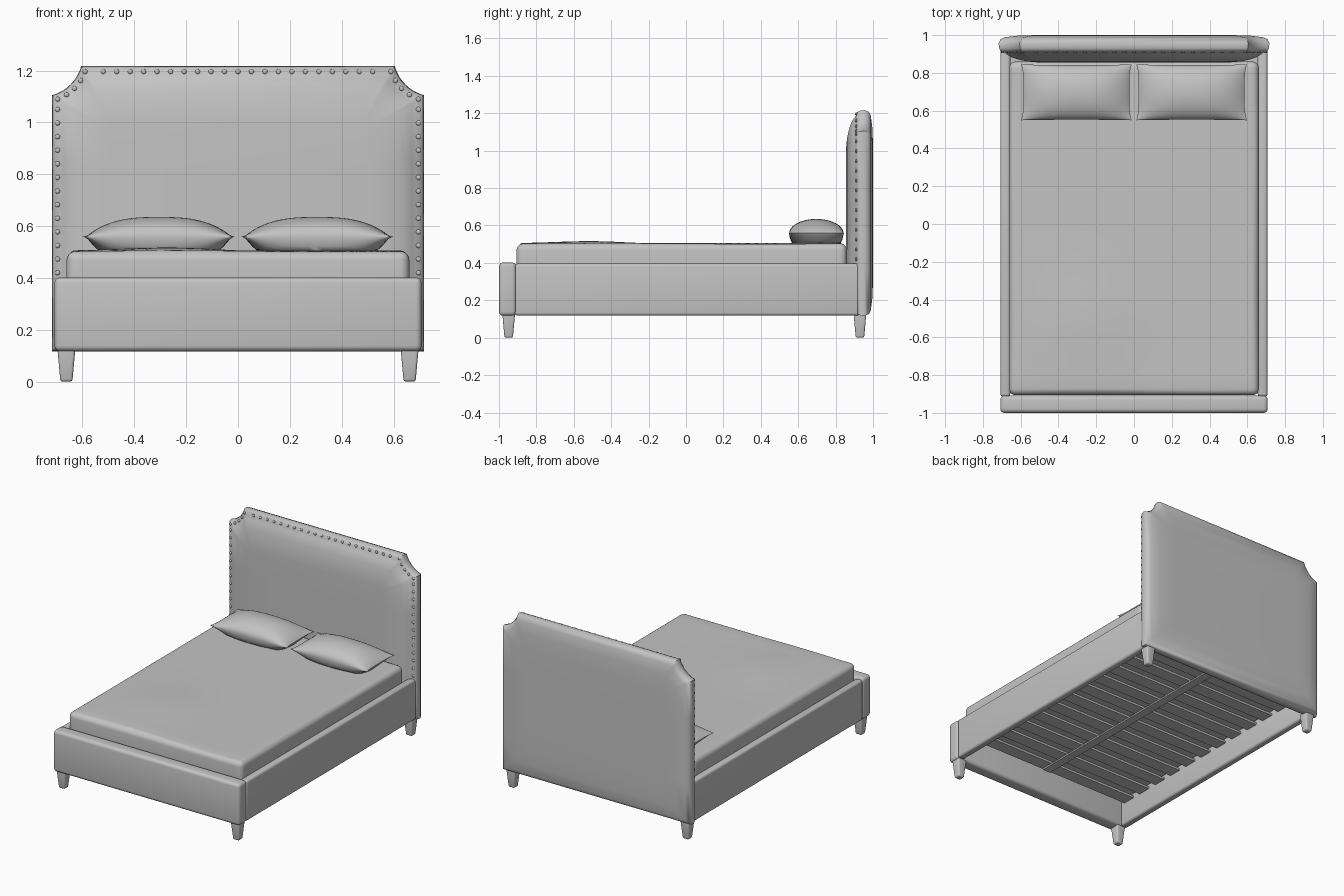
import bpy, bmesh, math
from mathutils import Vector, Matrix

cube = bpy.data.objects.get("Cube")
if cube:
    bpy.data.objects.remove(cube, do_unlink=True)

grey = bpy.data.materials.new("grey fabric")
grey.use_nodes = True
grey.diffuse_color = (0.55, 0.55, 0.55, 1)
grey.node_tree.nodes["Principled BSDF"].inputs["Base Color"].default_value = (0.55, 0.55, 0.55, 1)


def finish(name, bm, angle=40):
    bmesh.ops.recalc_face_normals(bm, faces=bm.faces[:])
    mesh = bpy.data.meshes.new(name)
    bm.to_mesh(mesh)
    bm.free()
    ob = bpy.data.objects.new(name, mesh)
    bpy.context.collection.objects.link(ob)
    mesh.materials.append(grey)
    bpy.ops.object.select_all(action='DESELECT')
    ob.select_set(True)
    bpy.context.view_layer.objects.active = ob
    bpy.ops.object.shade_smooth_by_angle(angle=math.radians(angle))
    return ob


def box(name, low, high, bevel=0.0, taper=1.0):
    low, high = Vector(low), Vector(high)
    bm = bmesh.new()
    bmesh.ops.create_cube(bm, size=1)
    for v in bm.verts:
        if v.co.z < 0:
            v.co.x *= taper
            v.co.y *= taper
        v.co = (low + high) / 2 + v.co * (high - low)
    if bevel:
        bmesh.ops.bevel(bm, geom=bm.edges[:], offset=bevel, segments=4,
                        profile=0.5, affect='EDGES')
    return finish(name, bm)


# Upholstered base: footboard and side rails
box("footboard", (-0.708, -1.0, 0.117), (0.708, -0.908, 0.402), 0.022)
for side, s in (("left", 1), ("right", -1)):
    a, b = sorted((s * 0.655, s * 0.707))
    box(side + "_rail", (a, -0.915, 0.118), (b, 0.93, 0.396), 0.016)
    # Tapered legs
    for end, y in (("front", -0.948), ("back", 0.93)):
        box(f"{end}_{side}_leg", (s * 0.662 - 0.035, y - 0.034, 0),
            (s * 0.662 + 0.035, y + 0.034, 0.13), 0.01, 0.66)

# Slats and the flat centre beam under them
box("centre_beam", (-0.03, -0.87, 0.26), (0.03, 0.9, 0.27))
slats = 12
for i in range(slats):
    y = -0.83 + i * 1.68 / (slats - 1)
    box(f"slat_{i + 1}", (-0.665, y - 0.045, 0.27), (0.665, y + 0.045, 0.284))

# Mattress with a softly uneven top
bm = bmesh.new()
bmesh.ops.create_cube(bm, size=1)
bmesh.ops.scale(bm, vec=(1.322, 1.766, 0.215), verts=bm.verts)
bmesh.ops.translate(bm, vec=(0, -0.023, 0.396), verts=bm.verts)
bmesh.ops.bevel(bm, geom=bm.edges[:], offset=0.035, segments=5, profile=0.5, affect='EDGES')
for axis, half in ((0, 0.6), (1, 0.8)):
    for i in range(17):
        normal, point = Vector((0, 0, 0)), Vector((0, 0, 0))
        normal[axis], point[axis] = 1, half * (i / 8 - 1)
        bmesh.ops.bisect_plane(bm, geom=bm.verts[:] + bm.edges[:] + bm.faces[:],
                               plane_co=point, plane_no=normal)
for v in bm.verts:
    if v.co.z > 0.5:
        bump = math.exp(-((v.co.x + 0.25) ** 2 + (v.co.y + 0.5) ** 2) / 0.06)
        v.co.z += 0.013 * bump + 0.002 * math.sin(5 * v.co.x + 4 * v.co.y)
finish("mattress", bm)


# Pillows: two puffed sheets joined at a seam
def pillow(name, cx):
    bm = bmesh.new()
    for sign in (1, -1):
        grid = bmesh.ops.create_grid(bm, x_segments=32, y_segments=20, size=1)
        for v in grid["verts"]:
            # Crowd the rows towards the seam so the rim stays round
            u, w = math.sin(v.co.x * math.pi / 2), math.sin(v.co.y * math.pi / 2)
            puff = max(0, 1 - abs(u) ** 2.8) ** 0.9 * math.sqrt(max(0, 1 - w * w))
            x = cx + u * (0.28 + 0.013 * w ** 4)
            y = 0.697 + w * (0.145 + 0.003 * u ** 4)
            lift = 0.076 * puff if sign > 0 else -min(0.055, 0.12 * puff)
            v.co = (x, y, 0.559 + lift)
    bmesh.ops.remove_doubles(bm, verts=bm.verts, dist=0.0001)
    finish(name, bm, 60)


pillow("left_pillow", 0.305)
pillow("right_pillow", -0.305)

# Headboard: outline with scooped corners, lofted through inset rings
W, BOTTOM, TOP, OUT, RADIUS = 0.717, 0.117, 1.217, 0.04, 0.157


def scoop(inset, count):
    """Points along the left scoop, from the side edge to the top edge."""
    r = RADIUS + inset
    start = math.asin((OUT + inset) / r)
    for i in range(count):
        a = start + (math.pi / 2 - 2 * start) * i / (count - 1)
        yield W + OUT - r * math.sin(a), TOP + OUT - r * math.cos(a)


def outline(inset):
    arc = list(scoop(inset, 11))
    low = BOTTOM + inset
    half = [(W - inset, low + t * (arc[0][1] - low)) for t in (0, 0.25, 0.5, 0.75)] + arc
    return half + [(-x, z) for x, z in reversed(half)]


rings = [(0.2, 1.0), (0.1, 0.997), (0.03, 0.988), (0.01, 0.978), (0, 0.955), (0.003, 0.93),
         (0.01, 0.916), (0.03, 0.909), (0.045, 0.897), (0.07, 0.882), (0.1, 0.872),
         (0.15, 0.861), (0.19, 0.857), (0.22, 0.855)]
bm = bmesh.new()
loops = [[bm.verts.new((x, y, z)) for x, z in outline(d)] for d, y in rings]
n = len(loops[0])
for r, s in zip(loops, loops[1:]):
    for i in range(n):
        j = (i + 1) % n
        bm.faces.new((r[i], r[j], s[j], s[i]))
bm.faces.new(loops[0])
bm.faces.new(loops[-1])
finish("headboard", bm, 50)

# Nail heads along the sides, scooped corners and top
spots = []
for s in (1, -1):
    spots += [(s * 0.696, 0.42 + i * 0.0525) for i in range(13)]
    spots += [(s * x, z) for x, z in scoop(0.021, 5)]
spots += [(-0.52 + i * 0.052, 1.196) for i in range(21)]
bm = bmesh.new()
for x, z in spots:
    place = Matrix.Translation((x, 0.91, z)) @ Matrix.Diagonal((1, 0.6, 1, 1))
    bmesh.ops.create_uvsphere(bm, u_segments=12, v_segments=8, radius=0.0095, matrix=place)
finish("nail_heads", bm)
